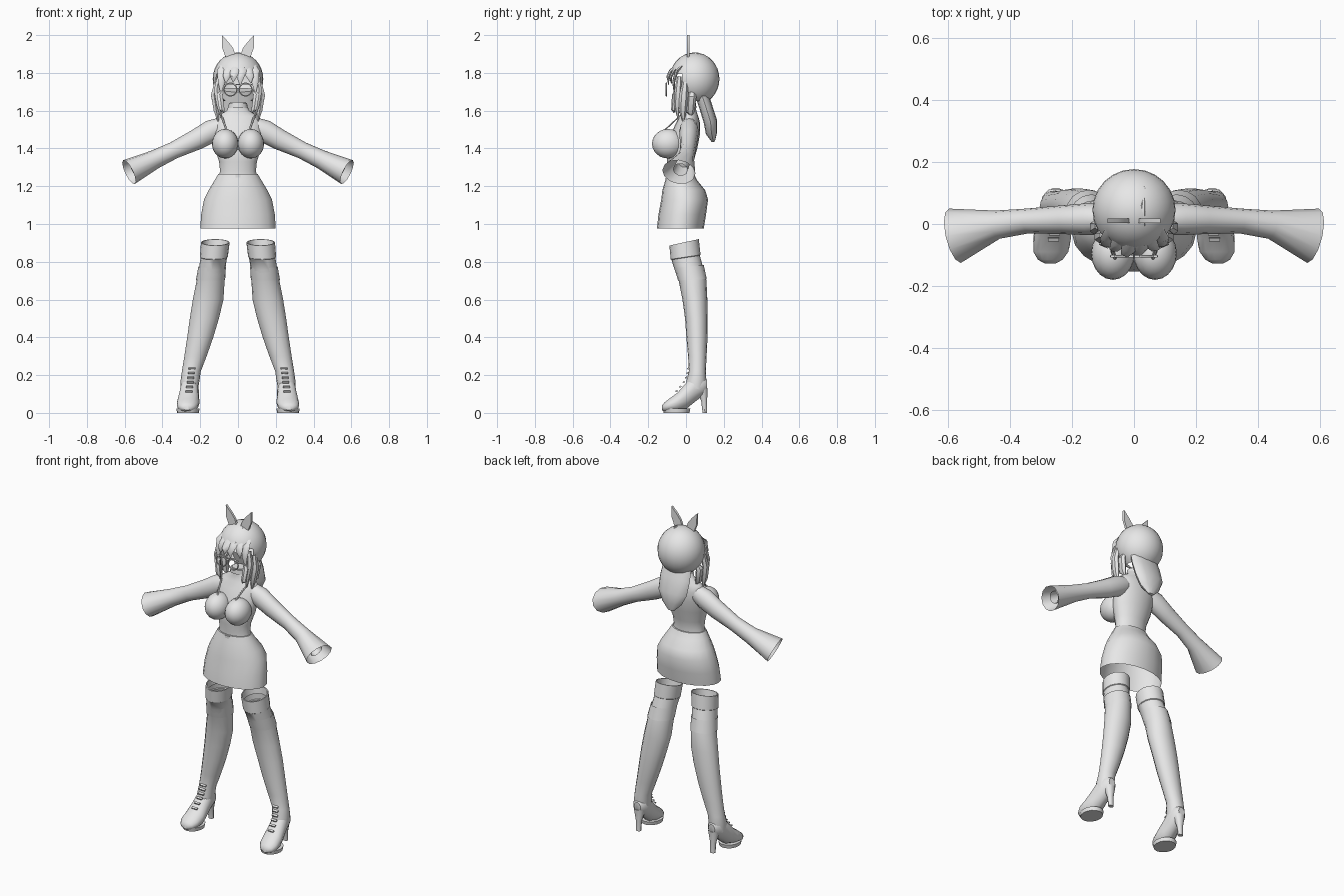
import bpy, bmesh, math
from mathutils import Vector, Matrix

grey = bpy.data.materials.new("light_grey")
grey.diffuse_color = (0.8, 0.8, 0.8, 1)


def finish(name, bm, angle=40):
    bmesh.ops.recalc_face_normals(bm, faces=bm.faces)
    me = bpy.data.meshes.new(name)
    bm.to_mesh(me)
    bm.free()
    ob = bpy.data.objects.new(name, me)
    bpy.context.collection.objects.link(ob)
    me.materials.append(grey)
    bpy.ops.object.select_all(action='DESELECT')
    ob.select_set(True)
    bpy.context.view_layer.objects.active = ob
    bpy.ops.object.shade_smooth_by_angle(angle=math.radians(angle))
    return ob


def loft(name, rings, n=16, caps=(False, False), angle=40):
    """Skin a row of rings given as (centre, u axis, v axis)."""
    bm = bmesh.new()
    rows = []
    for c, u, v in rings:
        rows.append([bm.verts.new(c + u * math.cos(k * math.tau / n) + v * math.sin(k * math.tau / n))
                     for k in range(n)])
    for a, b in zip(rows, rows[1:]):
        for k in range(n):
            j = (k + 1) % n
            bm.faces.new((a[k], a[j], b[j], b[k]))
    if caps[0]:
        bm.faces.new(rows[0])
    if caps[1]:
        bm.faces.new(rows[-1])
    return finish(name, bm, angle)


def oval(x, y, z, rx, ry, slope=0):
    return Vector((x, y, z)), Vector((rx, 0, 0)), Vector((0, ry, slope * ry))


def tube(name, pts, radii, ref, n=10, caps=(True, True), angle=40):
    """Skin along a path; the first radius lies along ref, the second across it."""
    pts = [Vector(p) for p in pts]
    rings = []
    for i, p in enumerate(pts):
        t = (pts[min(i + 1, len(pts) - 1)] - pts[max(i - 1, 0)]).normalized()
        r = Vector(ref)
        u = (r - t * r.dot(t)).normalized()
        rings.append((p, u * radii[i][0], t.cross(u) * radii[i][1]))
    return loft(name, rings, n, caps, angle)


def ball(name, loc, size, keep=None, segs=(20, 12)):
    bm = bmesh.new()
    bmesh.ops.create_uvsphere(bm, u_segments=segs[0], v_segments=segs[1], radius=1,
                              matrix=Matrix.Translation(loc) @ Matrix.Diagonal((*size, 1)))
    if keep:
        drop = [f for f in bm.faces if not keep(f.calc_center_median())]
        bmesh.ops.delete(bm, geom=drop, context='FACES')
    return finish(name, bm)


def box(name, loc, size, tilt=0):
    bm = bmesh.new()
    bmesh.ops.create_cube(bm, size=1, matrix=Matrix.Translation(loc) @ Matrix.Rotation(tilt, 4, 'X')
                          @ Matrix.Diagonal((*size, 1)))
    return finish(name, bm)


# Skirt, open at the hem
loft("skirt", [oval(*r) for r in (
    (0, -.03, .975, .2, .124), (0, -.02, 1.05, .195, .126), (0, -.007, 1.13, .18, .124),
    (0, -.012, 1.18, .155, .113), (0, -.025, 1.23, .125, .085), (0, -.03, 1.265, .104, .072),
    (0, -.03, 1.265, .095, .064))], 20)
box("waist_button", (0, -.102, 1.255), (.025, .008, .015))

# Bodice with shoulders, neck and bust
loft("bodice", [oval(*r) for r in (
    (0, -.03, 1.24, .104, .065), (0, -.03, 1.28, .095, .062), (0, -.03, 1.33, .1, .07),
    (0, -.02, 1.4, .122, .08), (0, -.005, 1.47, .13, .078), (0, .01, 1.53, .13, .065),
    (0, .015, 1.57, .112, .05), (0, .015, 1.6, .06, .04), (0, .01, 1.645, .04, .036))],
    20, (False, True))
loft("choker", [oval(0, .01, 1.615, .052, .045), oval(0, .01, 1.64, .048, .043)], 16, (True, True))

# Hair cap with an open face
ball("hair_cap", (0, .045, 1.768), (.134, .132, .14),
     lambda c: c.z > 1.655 and not (c.y < .0 and c.z < 1.8 and abs(c.x) < .105), (24, 16))
# Parting ridge over the crown
tube("hair_parting", [(.03, -.075, 1.82), (.03, 0, 1.893), (.03, .06, 1.905), (.035, .12, 1.875)],
     [(.004, .003), (.007, .005), (.007, .005), (.003, .002)], (1, 0, 0), 6)
# Back hair, a broad tail leaving the nape
tube("back_hair", [(0, .075, 1.71), (0, .105, 1.62), (0, .13, 1.54), (0, .135, 1.48), (0, .145, 1.435)],
     [(.09, .035), (.1, .035), (.095, .036), (.065, .03), (.02, .008)], (1, 0, 0), 12)

# Fringe strands
for i, (x0, x1, z1) in enumerate(((-.085, -.088, 1.69), (-.05, -.062, 1.745), (-.015, -.025, 1.75),
                                  (.02, .012, 1.735), (.052, .066, 1.745), (.088, .09, 1.69))):
    f = .04 * abs(x0) / .09
    tube(f"fringe_{i + 1}", [(x0 * .8, -.045 + f, 1.85), (x0, -.088 + f, 1.81),
                             (x1, -.104 + f, (1.81 + z1) / 2), (x1 * 1.03, -.1 + f, z1)],
         [(.02, .007), (.026, .01), (.018, .008), (.002, .002)], (1, 0, 0), 6)

for s, side in ((-1, "left"), (1, "right")):
    ball("bust_" + side, (s * .068, -.095, 1.425), (.07, .085, .078))

    # Neckline strap over the bust
    tube("neckline_" + side, [(s * .085, -.04, 1.565), (s * .06, -.115, 1.495),
                              (s * .022, -.14, 1.435), (0, -.115, 1.395)],
         [(.006, .004)] * 4, (1, 0, 0), 6)

    # Locks hanging beside the face
    for k, (x, y, z0, z1, w) in enumerate(((.1, -.035, 1.78, 1.56, .02), (.115, -.005, 1.75, 1.535, .024),
                                           (.085, -.055, 1.7, 1.59, .013), (.1, .035, 1.7, 1.57, .026))):
        m = (z0 + z1) / 2
        tube(f"side_lock_{side}_{k + 1}", [(s * x, y, z0), (s * (x + .012), y - .006, m + .04),
                                           (s * x, y - .012, m - .04), (s * (x - .012), y - .008, z1)],
             [(w * .6, .012), (w, .018), (w * .9, .016), (.003, .003)], (0, 1, 0), 6)

    # Flat pointed ear
    bm = bmesh.new()
    outline = ((.012, 1.89), (.066, 1.885), (.085, 1.935), (.086, 2.0), (.052, 1.965), (.025, 1.93))
    face = bm.faces.new([bm.verts.new((s * x, .004, z)) for x, z in outline])
    ext = bmesh.ops.extrude_face_region(bm, geom=[face])
    bmesh.ops.translate(bm, vec=(0, .014, 0),
                        verts=[v for v in ext["geom"] if isinstance(v, bmesh.types.BMVert)])
    finish("ear_" + side, bm)

    # Round glasses rim and its bridge half
    rim = [(s * .04 + .034 * math.cos(a), -.104, 1.712 + .034 * math.sin(a))
           for a in [k * math.tau / 16 for k in range(17)]]
    tube("glasses_rim_" + side, rim, [(.004, .004)] * 17, (0, 1, 0), 6)
    box("glasses_bar_" + side, (s * .038, -.104, 1.738), (.074, .007, .006))

    # Sleeve flaring to an open cuff, with an inner cuff
    tube("sleeve_" + side, [(s * .09, .015, 1.515), (s * .14, .016, 1.492), (s * .22, .014, 1.447),
                            (s * .34, .01, 1.39), (s * .44, -.002, 1.342), (s * .577, -.038, 1.275)],
         [(.045, .05), (.052, .06), (.047, .055), (.04, .045), (.046, .05), (.09, .07)],
         (0, 1, 0), 12, (True, False))
    tube("inner_cuff_" + side, [(s * .46, -.01, 1.332), (s * .555, -.03, 1.287)],
         [(.035, .035), (.04, .036)], (0, 1, 0), 10, (True, False))

    # Stocking and boot shaft, open at the slanted top
    loft("leg_" + side, [oval(s * x, y, z, rx, ry, sl) for x, y, z, rx, ry, sl in (
        (.122, -.008, .86, .066, .068, .2), (.12, -.01, .903, .07, .072, .22),
        (.12, -.01, .903, .076, .078, .22), (.128, -.002, .825, .074, .079, .15),
        (.128, -.002, .822, .07, .075, .15), (.137, .015, .765, .07, .075, .1),
        (.145, .035, .7, .074, .073, .05), (.158, .047, .6, .081, .066, 0),
        (.178, .055, .5, .077, .06, 0), (.2, .058, .4, .069, .056, 0),
        (.225, .06, .3, .059, .049, 0), (.247, .06, .22, .05, .045, 0),
        (.254, .055, .17, .05, .053, 0), (.257, .05, .13, .046, .05, -.3))], 16, (False, True))
    for k, (z, x, y) in enumerate(((.705, .145, .034),)):
        loft("knee_band_" + side, [oval(s * x, y, z, .077, .076, .05),
                                   oval(s * (x - .008), y - .018, z + .07, .073, .078, .1)], 16)

    # Shoe lofted from heel to toe
    loft("shoe_" + side, [(Vector((s * x, y, (a + b) / 2)), Vector((w, 0, 0)), Vector((0, 0, (b - a) / 2)))
                          for x, y, a, b, w in (
        (.252, .112, .12, .175, .022), (.253, .09, .09, .2, .042), (.256, .045, .055, .21, .048),
        (.26, 0, .018, .16, .053), (.263, -.045, .004, .108, .06), (.268, -.09, .004, .075, .056),
        (.27, -.115, .006, .055, .04), (.27, -.127, .014, .04, .018))], 14, (True, True))
    # Front sole and tapered heel
    loft("sole_" + side, [oval(s * .265, -.05, 0, .058, .068), oval(s * .265, -.05, .022, .061, .073)],
         16, (True, True))
    loft("heel_" + side, [oval(s * .252, .1, 0, .016, .013), oval(s * .252, .096, .06, .018, .016),
                          oval(s * .252, .085, .13, .036, .032)], 10, (True, True))
    # Laces up the instep
    for k in range(6):
        z = .115 + k * .024
        y = (-.05, -.03, -.012, .0, .008, .012)[k]
        box(f"lace_{side}_{k + 1}", (s * (.259 - k * .003), y, z), (.036, .012, .008), .5)
